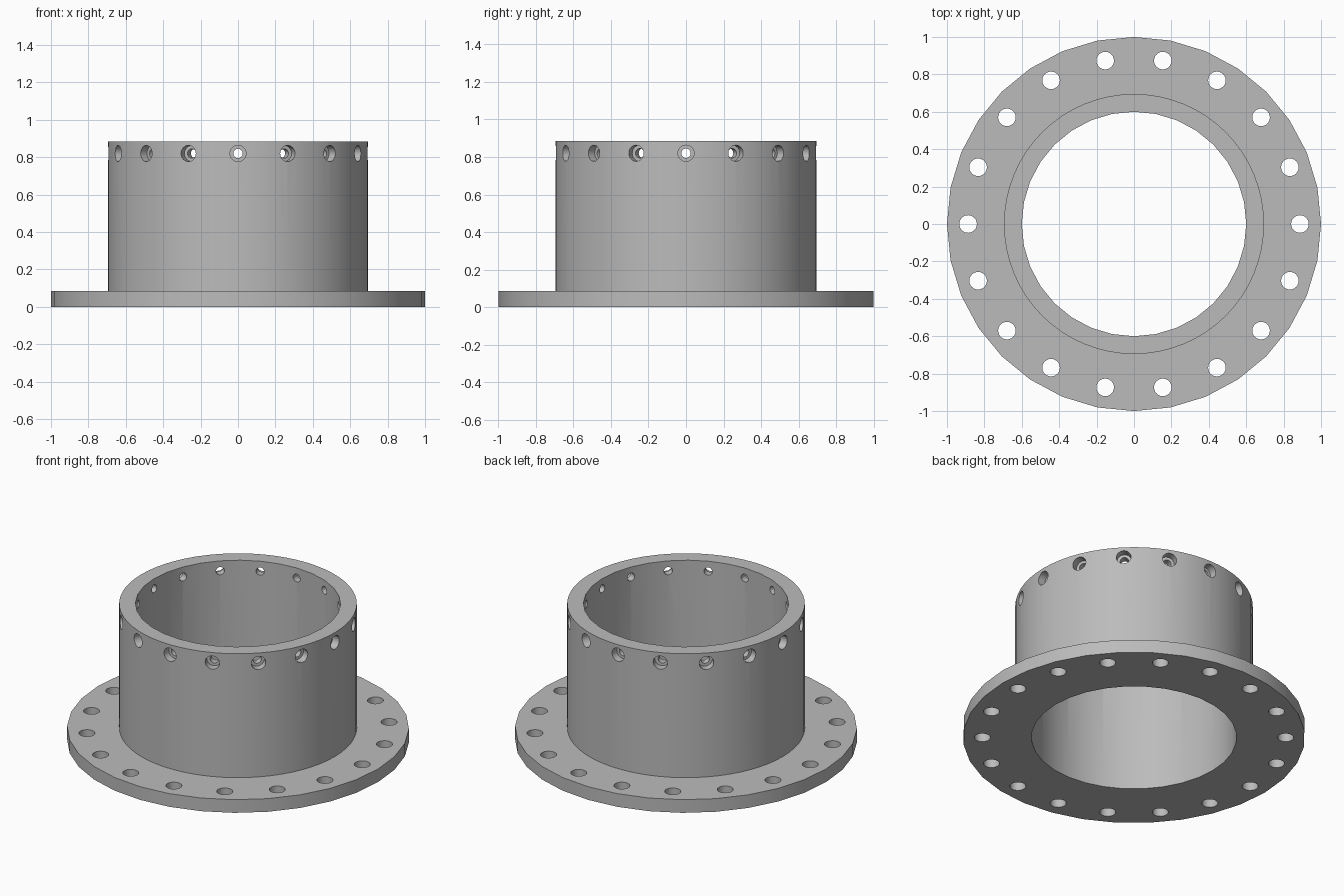
import bpy, bmesh
from math import pi, cos, sin, radians
from mathutils import Matrix

default = bpy.data.objects.get("Cube")
if default:
    bpy.data.objects.remove(default, do_unlink=True)

FLANGE_TOP, TOP = 0.085, 0.885
BORE_R, NECK_R = 0.6, 0.695

steel = bpy.data.materials.new("plain_grey")
steel.use_nodes = True
grey = (0.5, 0.5, 0.5, 1)
steel.diffuse_color = grey
steel.node_tree.nodes["Principled BSDF"].inputs["Base Color"].default_value = grey


def add_turned(bm, profile, sides, matrix=Matrix()):
    """Add a closed solid turned about local z from (radius, z) points."""
    rings = [[bm.verts.new(matrix @ Matrix.Rotation(2 * pi * i / sides, 4, "Z")
                           @ Matrix.Translation((r, 0, z)).to_translation())
              for i in range(sides)] for r, z in profile]
    for low, high in zip(rings, rings[1:]):
        for i in range(sides):
            j = (i + 1) % sides
            bm.faces.new((low[i], low[j], high[j], high[i]))
    bm.faces.new(rings[0][::-1])
    bm.faces.new(rings[-1])


def finish(name, bm):
    bmesh.ops.recalc_face_normals(bm, faces=bm.faces)
    mesh = bpy.data.meshes.new(name)
    bm.to_mesh(mesh)
    bm.free()
    mesh.materials.append(steel)
    obj = bpy.data.objects.new(name, mesh)
    bpy.context.collection.objects.link(obj)
    return obj


def turned(name, profile, sides):
    bm = bmesh.new()
    add_turned(bm, profile, sides)
    return finish(name, bm)


def cut(obj, cutters):
    """Cut the holes out, drop the cutters and smooth the round walls."""
    bpy.ops.object.select_all(action="DESELECT")
    bpy.context.view_layer.objects.active = obj
    obj.select_set(True)
    for cutter in cutters:
        mod = obj.modifiers.new("cut", "BOOLEAN")
        mod.operation, mod.solver, mod.object = "DIFFERENCE", "EXACT", cutter
        bpy.ops.object.modifier_apply(modifier=mod.name)
        bpy.data.objects.remove(cutter, do_unlink=True)
    bpy.ops.object.shade_smooth_by_angle(angle=radians(30))


def bore():
    return turned("bore_cutter", [(BORE_R, -0.2), (BORE_R, 1.2)], 32)


# Flange with a ring of 18 bolt holes
flange = turned("flange", [(1, 0), (1, FLANGE_TOP)], 32)
bm = bmesh.new()
for k in range(18):
    a = 2 * pi * k / 18
    spot = Matrix.Translation((0.887 * cos(a), 0.887 * sin(a), 0))
    add_turned(bm, [(0.047, -0.1), (0.047, 0.2)], 24, spot)
cut(flange, [bore(), finish("bolt_hole_cutter", bm)])

# Neck with 16 counterbored radial holes below the rim
neck = turned("neck", [(NECK_R, FLANGE_TOP), (NECK_R, TOP)], 64)
bm = bmesh.new()
for k in range(16):
    aim = (Matrix.Translation((0, 0, 0.82)) @ Matrix.Rotation(2 * pi * k / 16, 4, "Z")
           @ Matrix.Rotation(pi / 2, 4, "Y"))
    add_turned(bm, [(0.025, 0.5), (0.025, 0.645), (0.043, 0.645), (0.043, 0.8)], 24, aim)
cut(neck, [bore(), finish("radial_hole_cutter", bm)])
